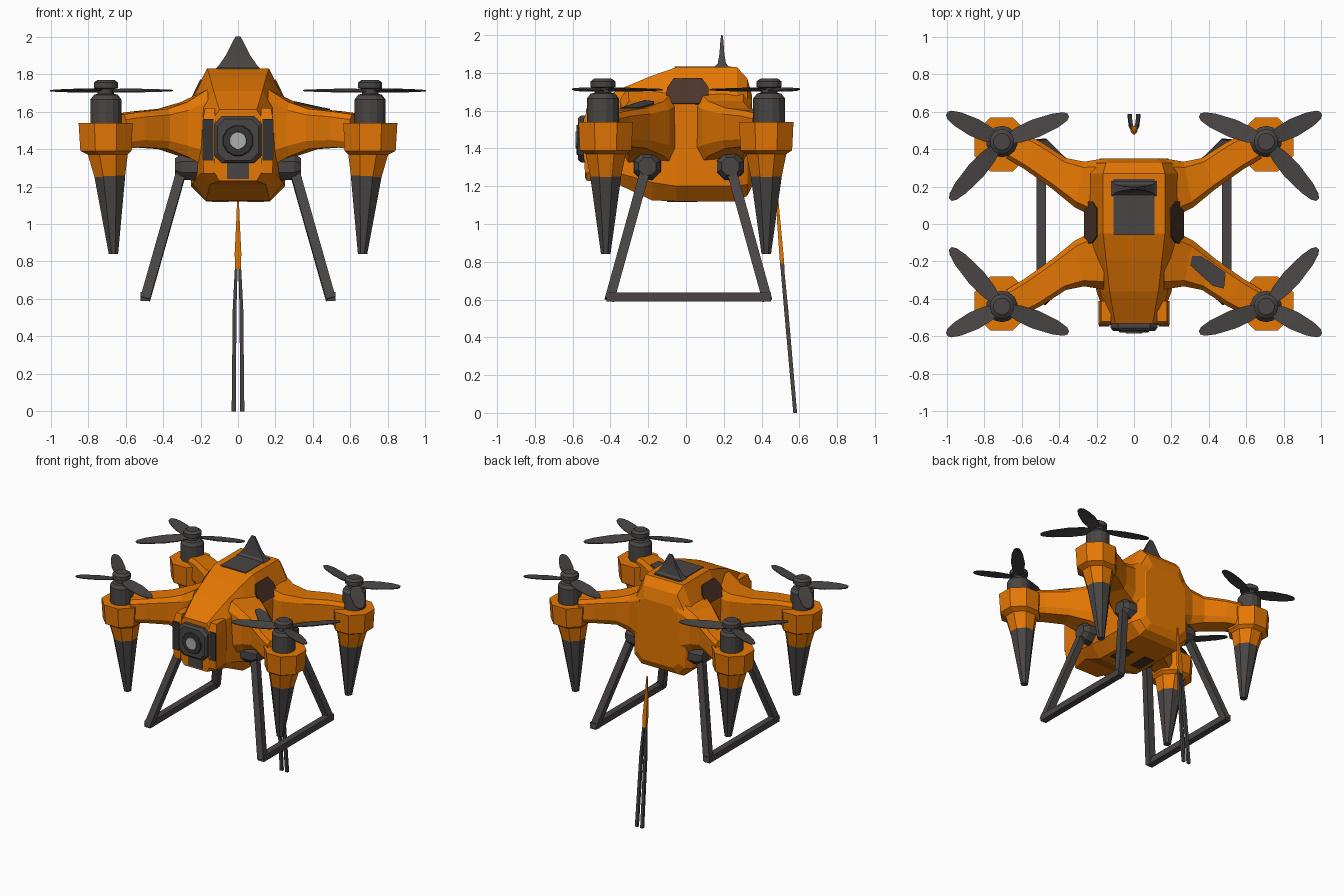
import bpy, bmesh, math
from mathutils import Vector

if "Cube" in bpy.data.objects:
    bpy.data.objects.remove(bpy.data.objects["Cube"])


def material(name, rgb):
    m = bpy.data.materials.new(name)
    m.diffuse_color = (*rgb, 1)
    m.use_nodes = True
    m.node_tree.nodes["Principled BSDF"].inputs["Base Color"].default_value = m.diffuse_color
    return m


ORANGE = material("orange shell", (0.78, 0.185, 0.001))
DARK = material("dark grey", (0.068, 0.06, 0.06))
BLACK = material("near black", (0.035, 0.033, 0.034))
GLASS = material("brown glass", (0.07, 0.035, 0.022))
LENS = material("lens grey", (0.42, 0.42, 0.42))


def loft(name, rings, mat, sx=1, sy=1):
    """Skin a list of equal-length point rings, cap both ends, mirror by sign."""
    bm = bmesh.new()
    vs = [[bm.verts.new((p[0] * sx, p[1] * sy, p[2])) for p in r] for r in rings]
    n = len(vs[0])
    for a, b in zip(vs, vs[1:]):
        for i in range(n):
            j = (i + 1) % n
            bm.faces.new((a[i], a[j], b[j], b[i]))
    bm.faces.new(vs[0])
    bm.faces.new(vs[-1])
    bmesh.ops.recalc_face_normals(bm, faces=bm.faces)
    me = bpy.data.meshes.new(name)
    bm.to_mesh(me)
    bm.free()
    me.materials.append(mat)
    ob = bpy.data.objects.new(name, me)
    bpy.context.collection.objects.link(ob)
    return ob


def ring(cx, cy, r, z, n=8):
    return [(cx + r * math.cos((i + .5) * math.tau / n),
             cy + r * math.sin((i + .5) * math.tau / n), z) for i in range(n)]


def yring(cz, r, y, n=12):
    return [(x, y, z) for x, z, _ in ring(0, cz, r, 0, n)]


def rect(hx, hy, cx, cy, z):
    return [(cx - hx, cy - hy, z), (cx + hx, cy - hy, z), (cx + hx, cy + hy, z), (cx - hx, cy + hy, z)]


def beam(name, a, b, w, mat, sx=1):
    """Square bar between two points."""
    a, b = Vector(a), Vector(b)
    d = (b - a).normalized()
    u = d.cross(Vector((1, 0, 0))).normalized()
    v = d.cross(u)
    corners = [u + v, u - v, -u - v, -u + v]
    return loft(name, [[e + c * w / 2 for c in corners] for e in (a, b)], mat, sx)


def plate(name, pts, offset, mat, sx=1):
    """Thin panel raised from a surface."""
    o = Vector(offset)
    return loft(name, [[Vector(p) - o for p in pts], [Vector(p) + o for p in pts]], mat, sx)


# Body shell: y, then (half width, z) for top, shoulder, lower side and bottom
sections = [
    (-.53, .10, 1.61, .14, 1.55, .14, 1.30, .10, 1.23),
    (-.36, .13, 1.71, .18, 1.62, .20, 1.27, .15, 1.21),
    (-.18, .15, 1.785, .23, 1.64, .24, 1.22, .17, 1.125),
    (-.05, .165, 1.83, .265, 1.63, .25, 1.20, .17, 1.12),
    (.27, .165, 1.83, .255, 1.63, .25, 1.20, .17, 1.12),
    (.325, .15, 1.77, .225, 1.63, .22, 1.21, .16, 1.15),
    (.35, .12, 1.68, .18, 1.60, .18, 1.25, .13, 1.20),
]
rings = []
for y, *s in sections:
    half = list(zip(s[::2], s[1::2]))
    rings.append([(x, y, z) for x, z in half] + [(-x, y, z) for x, z in reversed(half)])
loft("body_shell", rings, ORANGE)

# Roof panel and antenna fin
loft("roof_panel", [rect(.11, .15, 0, .09, z) for z in (1.828, 1.835)], DARK)
loft("antenna_fin", [rect(hx, hy, 0, .19, z) for hx, hy, z in
                     ((.125, .045, 1.825), (.10, .022, 1.85), (.065, .013, 1.9),
                      (.03, .008, 1.97), (.014, .004, 2.0))], DARK)


# Camera: chamfered housing, rim and lens
def square_ring(h, c, y):
    pts = [(h, c), (c, h), (-c, h), (-h, c), (-h, -c), (-c, -h), (c, -h), (h, -c)]
    return [(x, y, 1.45 + z) for x, z in pts]


loft("camera_housing", [square_ring(.125, .085, -.50), square_ring(.125, .085, -.555),
                        square_ring(.11, .07, -.572)], DARK)
loft("camera_rim", [yring(1.445, .09, -.56), yring(1.445, .08, -.58)], BLACK)
loft("camera_lens", [yring(1.445, .05, -.57), yring(1.445, .045, -.584)], LENS)
plate("chin_panel", [(-.06, -.531, 1.24), (.06, -.531, 1.24), (.06, -.531, 1.33), (-.06, -.531, 1.33)],
      (0, .004, 0), DARK)

for sx, side in ((1, "right"), (-1, "left")):
    # Orange cheek beside the camera with a dark front
    loft(f"{side}_cheek", [rect(.028, .06, .155, -.475, 1.27), rect(.034, .065, .155, -.475, 1.36),
                           rect(.034, .065, .155, -.475, 1.55), rect(.026, .055, .15, -.465, 1.62)], ORANGE, sx)
    plate(f"{side}_cheek_front", [(.132, -.542, 1.34), (.188, -.542, 1.34), (.188, -.542, 1.56), (.132, -.542, 1.56)],
          (0, .004, 0), BLACK, sx)
    # Side window lying on the sloping shoulder
    plate(f"{side}_side_window", [(.262, -.11, 1.635), (.262, .12, 1.635), (.222, .12, 1.72), (.197, .085, 1.77),
                                  (.197, -.065, 1.77), (.222, -.10, 1.72)], (.004, 0, .002), GLASS, sx)
    # Belly panel
    plate(f"{side}_belly_panel", [(.05, -.10, 1.12), (.14, -.10, 1.12), (.14, .06, 1.12), (.05, .06, 1.12)],
          (0, 0, .003), GLASS, sx)

    # Landing skid
    beam(f"{side}_skid_front_leg", (.285, -.20, 1.34), (.495, -.405, .60), .052, DARK, sx)
    beam(f"{side}_skid_rear_leg", (.285, .225, 1.34), (.495, .43, .60), .052, DARK, sx)
    loft(f"{side}_skid_rail", [[(.495 + a, y, .614 + b) for a, b in
                               ((-.025, -.024), (.025, -.024), (.025, .024), (-.025, .024))]
                              for y in (-.42, .45)], DARK, sx)
    for y, pos in ((-.205, "front"), (.235, "rear")):
        loft(f"{side}_{pos}_leg_mount", [[(x, y + py, 1.305 + pz) for py, pz, _ in ring(0, 0, r, 0)]
                                         for x, r in ((.20, .08), (.30, .075), (.335, .05))], DARK, sx)

    for sy, end in ((-1, "front"), (1, "rear")):
        tag = f"{side}_{end}"
        # Arm: centre x, centre y, half width, sideways slope, z low, z high
        arm = []
        for x, y, w, k, lo, hi in ((.16, .18, .17, 0, 1.30, 1.72), (.29, .21, .125, .2, 1.36, 1.65),
                                   (.40, .27, .09, .45, 1.40, 1.615), (.54, .365, .085, .6, 1.41, 1.60),
                                   (.64, .42, .08, .6, 1.40, 1.585)):
            d = Vector((-k, 1, 0)).normalized()
            arm.append([(x + d.x * w * a, y + d.y * w * a, lo + (hi - lo) * b) for a, b in
                        ((-1, .2), (-.75, 0), (.75, 0), (1, .2), (1, .85), (.75, 1), (-.75, 1), (-1, .85))])
        loft(f"{tag}_arm", arm, ORANGE, sx, sy)
        # Motor pod with tapering foot
        loft(f"{tag}_motor_pod", [ring(.707, .425, .156, 1.54), ring(.705, .425, .148, 1.39),
                                  ring(.695, .425, .115, 1.37), ring(.685, .425, .088, 1.25)], ORANGE, sx, sy)
        loft(f"{tag}_pod_foot", [ring(.685, .425, .09, 1.26), ring(.665, .425, .027, .84)], DARK, sx, sy)
        # Motor and propeller hub
        loft(f"{tag}_motor", [ring(.705, .44, r, z, 14) for r, z in
                              ((.084, 1.53), (.084, 1.665), (.065, 1.69), (.045, 1.695), (.045, 1.72),
                               (.066, 1.725), (.066, 1.755), (.045, 1.77))], DARK, sx, sy)
        # Three pitched blades
        for i, (tx, ty) in enumerate(((1.0, .59), (.35, .58), (.98, .13))):
            d = Vector((tx - .705, ty - .44, 0))
            length = d.length
            d.normalize()
            n = Vector((-d.y, d.x, 0))
            blade = []
            for t, w, tilt in ((.08, .022, .006), (.25, .042, .008), (.5, .05, .007),
                               (.8, .04, .004), (.95, .025, .002), (1, .010, .001)):
                c = Vector((.705, .44, 1.712)) + d * length * t
                up = Vector((0, 0, tilt))
                th = Vector((0, 0, .003))
                blade.append([c - n * w - up - th, c + n * w + up - th, c + n * w + up + th, c - n * w - up + th])
            loft(f"{tag}_blade_{i + 1}", blade, DARK, sx, sy)

    # Hanging tether strand
    loft(f"{side}_tether_strand", [rect(.007, .009, .008, .507, .80), rect(.010, .011, .018, .53, .55),
                                   rect(.011, .01, .023, .578, 0)], DARK, sx)

# Tether upper part
loft("tether_top", [rect(.004, .004, 0, .483, 1.15), rect(.010, .009, 0, .492, 1.0),
                    rect(.018, .011, 0, .505, .84), rect(.014, .011, 0, .511, .76)], ORANGE)

# Grey patch on the right front arm
plate("arm_patch", [(.31, -.17, 1.647), (.36, -.17, 1.635), (.49, -.26, 1.612), (.48, -.345, 1.612),
                    (.42, -.33, 1.618), (.30, -.22, 1.652)], (0, 0, .004), DARK)
